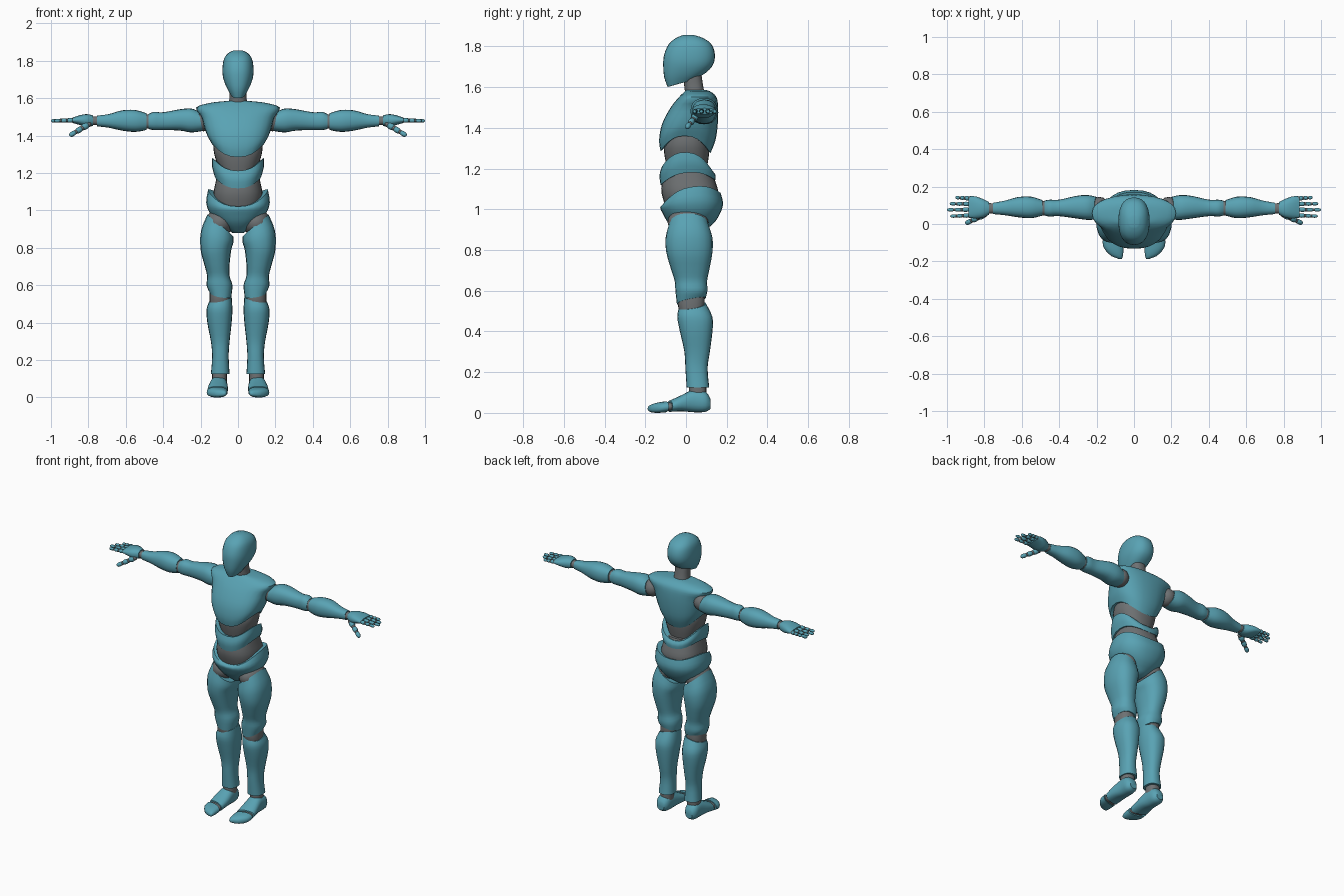
import bpy, bmesh, math
from mathutils import Vector

cube = bpy.data.objects.get("Cube")
if cube:
    bpy.data.objects.remove(cube, do_unlink=True)


def make_material(name, color):
    mat = bpy.data.materials.new(name)
    mat.use_nodes = True
    mat.diffuse_color = color
    node = next(n for n in mat.node_tree.nodes if n.type == "BSDF_PRINCIPLED")
    node.inputs["Base Color"].default_value = color
    node.inputs["Roughness"].default_value = 0.6
    return mat


TEAL = make_material("teal shell", (0.10, 0.365, 0.455, 1))
GRAY = make_material("gray joint", (0.155, 0.165, 0.17, 1))
AXES = {"x": lambda a, b, t: (t, a, b),
        "y": lambda a, b, t: (a, t, b),
        "z": lambda a, b, t: (a, b, t)}
SIDES = {"left": 1, "right": -1}
parts = []


def finish(name, bm, mat):
    bmesh.ops.recalc_face_normals(bm, faces=bm.faces)
    mesh = bpy.data.meshes.new(name)
    bm.to_mesh(mesh)
    bm.free()
    mesh.materials.append(mat)
    obj = bpy.data.objects.new(name, mesh)
    bpy.context.collection.objects.link(obj)
    parts.append(obj)


def smooth_rows(rows, steps):
    """Curve smoothly through the cross-sections."""
    rows = [tuple(r) + (0,) * (8 - len(r)) for r in rows]
    out = []
    for i in range(len(rows) - 1):
        p0, p1, p2 = rows[max(i - 1, 0)], rows[i], rows[i + 1]
        p3 = rows[min(i + 2, len(rows) - 1)]
        for s in range(steps):
            u = s / steps
            out.append([b + u * (c - a) / 2 + u * u * (a - 2.5 * b + 2 * c - d / 2)
                        + u ** 3 * (1.5 * (b - c) + (d - a) / 2)
                        for a, b, c, d in zip(p0, p1, p2, p3)])
    return out + [rows[-1]]


def loft(name, rows, mat=TEAL, axis="z", mirror=1, sides=20, power=0.85, steps=3):
    """Row: position, a min, a max, b min, b max, tilt a, tilt b, saddle."""
    bm = bmesh.new()
    rings = []
    rows = smooth_rows(rows, steps)
    for t, a0, a1, b0, b1, tilt_a, tilt_b, saddle in rows:
        ring = []
        for k in range(sides):
            ang = math.tau * k / sides
            c, s = math.cos(ang), math.sin(ang)
            a = (a0 + a1) / 2 + (a1 - a0) / 2 * math.copysign(abs(c) ** power, c)
            b = (b0 + b1) / 2 + (b1 - b0) / 2 * math.copysign(abs(s) ** power, s)
            h = t + tilt_a * c + tilt_b * s + saddle * math.cos(2 * ang)
            x, y, z = AXES[axis](a, b, h)
            ring.append(bm.verts.new((x * mirror, y, z)))
        rings.append(ring)
    for low, high in zip(rings, rings[1:]):
        for k in range(sides):
            j = (k + 1) % sides
            bm.faces.new((low[k], low[j], high[j], high[k]))
    # Caps are hollowed where the rim is saddle shaped
    for ring, row, inward in ((rings[0], rows[0], rows[1]), (rings[-1], rows[-1], rows[-2])):
        mid = sum((v.co for v in ring), Vector()) / sides
        depth = math.copysign(1.5 * abs(row[7]), inward[0] - row[0])
        mid += Vector(AXES[axis](0, 0, depth))
        hub = bm.verts.new(mid)
        for k in range(sides):
            bm.faces.new((ring[k], ring[(k + 1) % sides], hub))
    finish(name, bm, mat)


def torso(name, rows, mat=TEAL, **kw):
    """Row: height, half width, back and front, front-back tilt, saddle."""
    full = []
    for row in rows:
        z, hx, y0, y1, tilt, saddle = tuple(row) + (0,) * (6 - len(row))
        full.append((z, -hx, hx, y0, y1, 0, tilt, saddle))
    loft(name, full, mat, sides=28, **kw)


def ball(name, center, radii, mat=GRAY, mirror=1):
    bm = bmesh.new()
    bmesh.ops.create_uvsphere(bm, u_segments=16, v_segments=10, radius=1)
    for v in bm.verts:
        v.co = Vector(v.co[i] * radii[i] + center[i] for i in range(3))
        v.co.x *= mirror
    finish(name, bm, mat)


def digit(name, start, end, radius, mirror, count=3):
    """A finger of tapered segments with small ball joints."""
    start, end = Vector(start), Vector(end)
    step = (end - start) / count
    turn = step.to_track_quat("Z", "Y").to_matrix()
    for i in range(count):
        bm = bmesh.new()
        bmesh.ops.create_uvsphere(bm, u_segments=10, v_segments=8, radius=1)
        r = radius * (1 - 0.12 * i)
        for v in bm.verts:
            z = math.copysign(abs(v.co.z) ** 0.7, v.co.z)
            v.co = turn @ Vector((v.co.x * r, v.co.y * r, z * step.length * 0.52))
            v.co += start + step * (i + 0.5)
            v.co.x *= mirror
        finish(f"{name}_segment_{i + 1}", bm, TEAL)
        ball(f"{name}_joint_{i + 1}", start + step * i, [r * 0.85] * 3, GRAY, mirror)


# Head and neck
torso("head", [(1.62, .038, -.09, .05, .02), (1.66, .062, -.107, .1, .012),
               (1.71, .08, -.112, .133), (1.76, .083, -.107, .142),
               (1.81, .075, -.085, .125), (1.84, .053, -.05, .085),
               (1.855, .025, -.015, .04)])
torso("neck", [(1.54, .055, 0, .1), (1.6, .046, -.008, .085), (1.67, .046, -.015, .075)], GRAY)

# Torso shells
torso("chest", [(1.32, .142, -.125, .12, -.005, .04), (1.37, .164, -.132, .145, 0, .03),
                (1.43, .178, -.117, .156, 0, .01), (1.5, .196, -.075, .158),
                (1.55, .224, -.035, .15), (1.575, .15, -.01, .125),
                (1.585, .06, .0, .1)])
torso("abdomen", [(1.155, .124, -.125, .145, .012, .025), (1.2, .138, -.13, .145, 0, .032),
                  (1.24, .138, -.117, .13, -.012, .04)])
torso("pelvis", [(.88, .03, -.03, .07), (.93, .1, -.085, .135), (.98, .148, -.115, .168),
                 (1.03, .17, -.127, .182, .01, .012), (1.08, .16, -.117, .17, .03, .03)])

# Flexible gray sections between the shells
torso("upper_spine", [(1.19, .09, -.09, .1), (1.26, .115, -.105, .112),
                      (1.32, .13, -.108, .115), (1.38, .125, -.09, .11)], GRAY)
torso("waist", [(1.01, .12, -.1, .14), (1.08, .132, -.12, .158),
                (1.14, .122, -.118, .143), (1.2, .11, -.1, .12)], GRAY)

for side, m in SIDES.items():
    # Leg
    ball(f"{side}_hip_joint", (.098, .01, .935), (.075, .1, .075), GRAY, m)
    loft(f"{side}_thigh", [(.92, .025, .163, -.085, .11, .06), (.86, .024, .198, -.1, .13, .03),
                           (.79, .036, .2, -.097, .13), (.71, .045, .18, -.075, .116),
                           (.65, .045, .165, -.056, .104), (.6, .03, .168, -.052, .105),
                           (.55, .036, .152, -.045, .097, .012, .015)], mirror=m)
    loft(f"{side}_knee_joint", [(.49, .045, .15, -.032, .085), (.535, .042, .152, -.04, .092),
                                (.58, .045, .15, -.035, .09)], GRAY, mirror=m)
    loft(f"{side}_shin", [(.525, .034, .155, -.036, .098, -.014, .012),
                          (.47, .03, .168, -.043, .13), (.4, .034, .164, -.03, .13),
                          (.3, .045, .145, -.008, .117), (.22, .05, .138, -.003, .106),
                          (.125, .045, .145, .003, .114)], mirror=m)
    loft(f"{side}_ankle_joint", [(.08, .06, .138, .015, .1), (.14, .06, .138, .015, .1)],
         GRAY, mirror=m)
    loft(f"{side}_foot", [(.12, .08, .13, .02, .07), (.095, .062, .148, .005, .105),
                          (.04, .058, .15, .003, .115), (-.02, .053, .16, .008, .088),
                          (-.08, .055, .165, .005, .06, .015)], axis="y", mirror=m)
    loft(f"{side}_toe_joint", [(-.06, .062, .157, .01, .052, .015),
                               (-.12, .064, .155, .01, .05, .02)], GRAY, "y", m)
    loft(f"{side}_toes", [(-.1, .055, .167, .003, .057, .016), (-.14, .058, .165, 0, .05, .022),
                          (-.168, .065, .145, .003, .04, .018),
                          (-.18, .08, .12, .012, .028, .008)], axis="y", mirror=m)

    # Arm
    ball(f"{side}_shoulder_joint", (.185, .085, 1.48), (.055, .06, .057), GRAY, m)
    loft(f"{side}_upper_arm", [(.2, .025, .145, 1.425, 1.53, 0, .012),
                               (.25, .022, .155, 1.417, 1.545), (.31, .03, .15, 1.427, 1.541),
                               (.4, .042, .13, 1.43, 1.525), (.45, .04, .13, 1.43, 1.527),
                               (.478, .045, .125, 1.435, 1.515)], axis="x", mirror=m)
    loft(f"{side}_elbow_joint", [(.46, .046, .122, 1.437, 1.512),
                                 (.51, .046, .122, 1.437, 1.512)], GRAY, "x", m)
    loft(f"{side}_forearm", [(.49, .045, .128, 1.43, 1.52), (.55, .031, .146, 1.42, 1.537),
                             (.62, .036, .144, 1.427, 1.535), (.69, .047, .125, 1.442, 1.515),
                             (.755, .053, .113, 1.45, 1.507)], axis="x", mirror=m)
    loft(f"{side}_wrist_joint", [(.74, .056, .11, 1.455, 1.502),
                                 (.795, .056, .112, 1.458, 1.502)], GRAY, "x", m)
    loft(f"{side}_palm", [(.775, .05, .118, 1.452, 1.508), (.81, .033, .135, 1.447, 1.515),
                          (.85, .03, .148, 1.458, 1.508), (.885, .034, .148, 1.468, 1.496)],
         axis="x", mirror=m)

    # Fingers and thumb
    for finger, y, tip in (("index", .046, .982), ("middle", .077, 1),
                           ("ring", .107, .985), ("little", .137, .955)):
        digit(f"{side}_{finger}_finger", (.88, y, 1.482), (tip, y + (y - .09) * .1, 1.479),
              .0125, m)
    digit(f"{side}_thumb", (.8, .05, 1.46), (.9, .003, 1.4), .018, m)

# Smooth shading with crisp rims
bpy.ops.object.select_all(action="DESELECT")
for obj in parts:
    obj.select_set(True)
bpy.context.view_layer.objects.active = parts[0]
bpy.ops.object.shade_smooth_by_angle(angle=math.radians(40))
